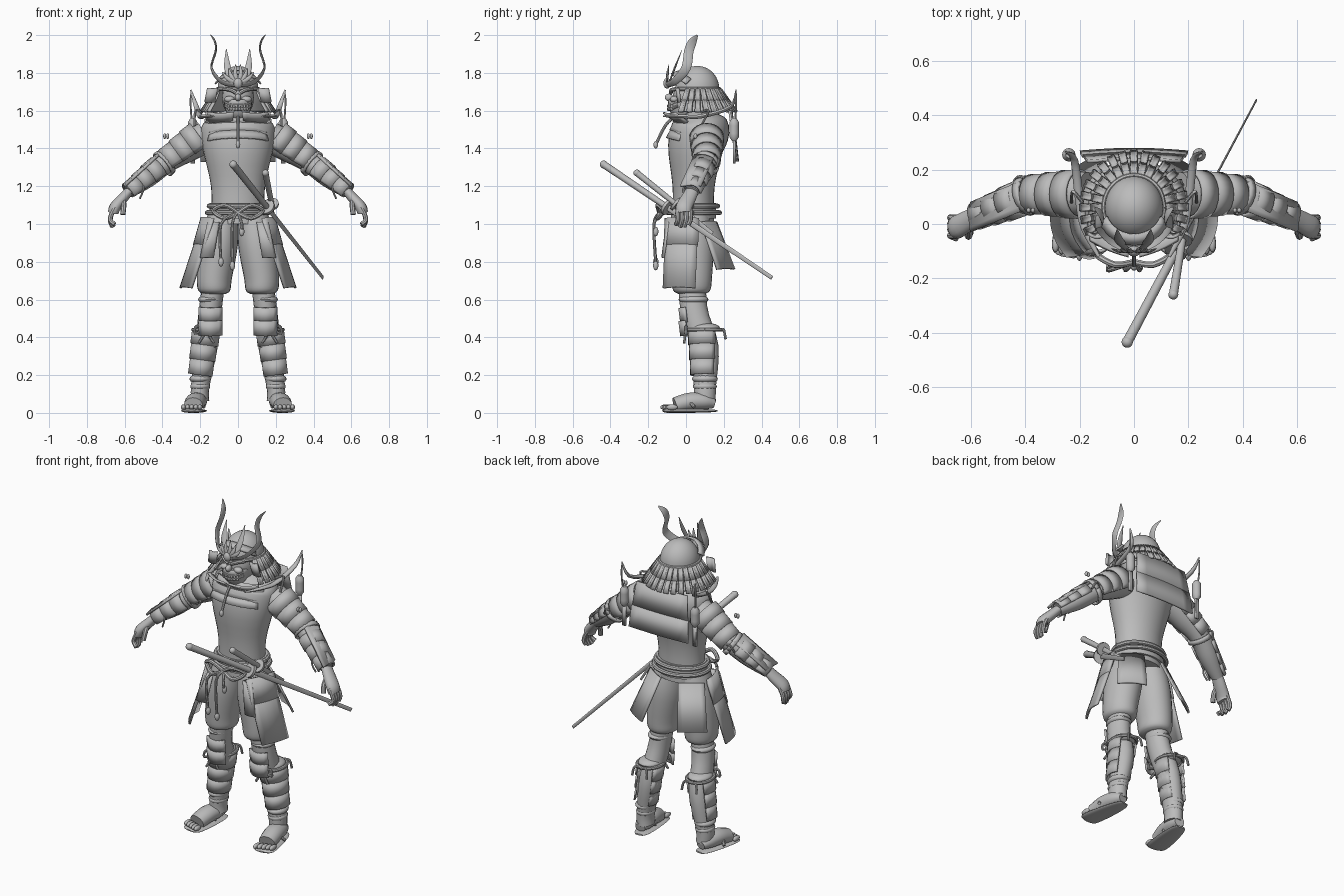
import bpy, bmesh
from math import cos, sin, pi, tau, radians
from mathutils import Vector, Matrix

if "Cube" in bpy.data.objects:
    bpy.data.objects.remove(bpy.data.objects["Cube"])

grey = bpy.data.materials.new("plain_grey")
grey.use_nodes = True
grey.diffuse_color = (.5, .5, .5, 1)
grey.node_tree.nodes["Principled BSDF"].inputs["Base Color"].default_value = grey.diffuse_color
parts = []


def vec(x=0, y=0, z=0):
    return Vector((x, y, z))


def finish(name, bm, mirror, thickness=0):
    mesh = bpy.data.meshes.new(name)
    bmesh.ops.recalc_face_normals(bm, faces=bm.faces)
    bm.to_mesh(mesh)
    bm.free()
    mesh.materials.append(grey)
    obj = bpy.data.objects.new(name, mesh)
    bpy.context.collection.objects.link(obj)
    if thickness:
        solid = obj.modifiers.new("thickness", "SOLIDIFY")
        solid.thickness, solid.offset = thickness, 0
    if mirror:
        obj.modifiers.new("mirror", "MIRROR").use_mirror_merge = False
    parts.append(obj)


def spline(points, steps):
    """Smooth interpolation that passes through every point."""
    padded = [points[0], *points, points[-1]]
    result = []
    for before, start, end, after in zip(padded, padded[1:], padded[2:], padded[3:]):
        leave, arrive = (end - before) / 2, (after - start) / 2
        for step in range(steps):
            t = step / steps
            bend = (leave + arrive + (start - end) * 2) * t
            result.append(start + (leave + (end * 3 - start * 3 - leave * 2 - arrive + bend) * t) * t)
    return result + [points[-1]]


def sweep(name, path, radii, flat=1, ref=vec(x=1), sides=16, arc=None, steps=4, mirror=True):
    """Elliptic section carried along a smooth path; an arc in degrees leaves it open."""
    centres = spline(path, steps)
    sizes = spline(radii, steps) if isinstance(radii, list) else [radii] * len(centres)
    first, last = arc or (0, 360)
    count = sides + 1 if arc else sides
    bm, rings, u = bmesh.new(), [], ref
    for i, (centre, size) in enumerate(zip(centres, sizes)):
        tangent = (centres[min(i + 1, len(centres) - 1)] - centres[max(i - 1, 0)]).normalized()
        u = (u - tangent * tangent.dot(u)).normalized()
        v = tangent.cross(u) * flat
        angles = [radians(first + (last - first) * k / sides) for k in range(count)]
        rings.append([bm.verts.new(centre + (u * cos(a) + v * sin(a)) * size) for a in angles])
    for ring_a, ring_b in zip(rings, rings[1:]):
        for k in range(sides):
            j = (k + 1) % count
            bm.faces.new((ring_a[k], ring_a[j], ring_b[j], ring_b[k]))
    if not arc:
        bm.faces.new(rings[0])
        bm.faces.new(rings[-1])
    finish(name, bm, mirror, .01 if arc else 0)


def rope(name, radius, *path, mirror=True):
    sweep(name, list(path), radius, sides=8, mirror=mirror)


def ring(name, radius, centre, width, depth, mirror=False):
    rope(name, radius, *[centre + vec(width * cos(tau * k / 12), depth * sin(tau * k / 12))
                         for k in range(13)], mirror=mirror)


def lames(name, start, end, wide, narrow, count, arc, flat=1, ref=vec(x=1), mirror=True):
    """Row of overlapping bands that follows a tapering limb."""
    for k in range(count):
        a, b = k / count, (k + 1) / count
        sizes = [wide + (narrow - wide) * a, wide + (narrow - wide) * b + .005]
        sweep(name, [start.lerp(end, a), start.lerp(end, b)], sizes, flat, ref, arc=arc, steps=1, mirror=mirror)


def panel(name, top, bottom, across, bulge=0, flare=1, mirror=True):
    """Plate from a top edge to a bottom edge, bowed outward across its width."""
    outward = across.cross(bottom - top).normalized() * bulge
    bm, rows = bmesh.new(), []
    for centre, half in ((top, across), (bottom, across * flare)):
        rows.append([bm.verts.new(centre + half * (k / 3 - 1) + outward * sin(pi * k / 6)) for k in range(7)])
    upper, lower = rows
    for k in range(6):
        bm.faces.new((upper[k], lower[k], lower[k + 1], upper[k + 1]))
    finish(name, bm, mirror, .012)


def ball(name, centre, size, mirror=True):
    bm = bmesh.new()
    bmesh.ops.create_uvsphere(bm, u_segments=20, v_segments=12, radius=1,
                              matrix=Matrix.LocRotScale(centre, None, size))
    finish(name, bm, mirror)


def sword(name, grip_end, tip, guard_share, thick):
    """Round handle and guard, then a thin upright blade on the same line."""
    guard = grip_end.lerp(tip, guard_share)
    along = (tip - grip_end).normalized()
    sweep(name + "_handle", [grip_end, guard], [thick * 1.2, thick], steps=1, mirror=False)
    ball(name + "_pommel", grip_end, vec(thick, thick, thick) * 1.3, False)
    sweep(name + "_guard", [guard, guard + along * thick], thick * 2.7, steps=1, mirror=False)
    sweep(name + "_blade", [guard, tip], [thick, thick * .7], flat=.3, ref=up, steps=1, mirror=False)


# Joints of the figure's left side
back, up = vec(y=1), vec(z=1)
shoulder, elbow, wrist = vec(.2, .11, 1.46), vec(.38, .11, 1.33), vec(.58, .03, 1.17)
knuckles = wrist + vec(.07, -.04, -.08)
hip, knee, shin, ankle = vec(.1, .03, .9), vec(.145, .04, .56), vec(.168, .1, .35), vec(.2, .1, .14)
heel, toes = vec(.205, .15), vec(.245, -.11)
waist, chest, throat = vec(y=.04, z=1.06), vec(y=.05, z=1.4), vec(y=.08, z=1.57)
face, helmet = vec(y=-.02, z=1.64), vec(y=.06, z=1.715)
knot = waist + vec(y=-.18)

# Torso and breastplate tiers
sweep("torso", [waist - up * .06, waist + up * .14, chest, throat - up * .06, throat, throat + up * .03],
      [.14, .143, .187, .195, .14, .07], flat=.78, sides=32, mirror=False)
lames("chest_tier", throat - up * .02, chest + up * .02, .16, .19, 3, (35, 145), flat=.8, mirror=False)
sweep("neck", [throat - up * .03, helmet], .065, mirror=False)
panel("collar_wing", throat + vec(x=.09, y=-.17, z=.02), throat + vec(x=.1, y=-.1, z=-.03), vec(x=-.07, y=-.03), .01)
tassel_end = throat + vec(y=-.24, z=-.15)
rope("chin_cord", .008, throat + vec(y=-.14), throat + vec(y=-.19, z=-.05), tassel_end, mirror=False)
ball("chin_tassel", tassel_end, vec(.012, .012, .02), False)

# Back board in two tiers
board = throat + vec(y=.17, z=-.11)
panel("back_board_upper", throat + vec(y=.15, z=.03), board, vec(x=.17), .01, 1.1, False)
panel("back_board_lower", board, board + vec(y=.015, z=-.13), vec(x=.19), .01, 1.05, False)

# Shoulder crescents with hanging lanterns
hook = vec(.25, .265, 1.71)
sweep("shoulder_crescent", [throat + vec(.13, -.2), throat + vec(.18, -.1), throat + vec(x=.2),
                            hook - vec(.03, .03, .09), hook], [.006, .014, .016, .014, .004], flat=.7, sides=10)
lantern = vec(.24, .255, 1.5)
rope("lantern_cord", .005, hook - up * .02, hook - up * .1, lantern)
sweep("lantern", [lantern + up * k * .02 for k in range(-3, 4)], [.012, .025, .025, .025, .025, .025, .012],
      sides=12, steps=1)
panel("lantern_tag", lantern - up * .05, lantern - up * .18, vec(x=.012))
rope("shoulder_cord", .006, throat + vec(x=.19, z=.02), shoulder + vec(.025, .01, .14), shoulder + vec(.03, -.03, .06))

# Arms with overlapping bands
sweep("arm", [shoulder - vec(x=.03), shoulder.lerp(elbow, .45), elbow, elbow.lerp(wrist, .5), wrist],
      [.082, .08, .06, .057, .036], ref=back, sides=20)
lames("shoulder_band", shoulder, elbow, .087, .064, 3, (-40, 220), ref=back)
lames("elbow_cuff", elbow, elbow.lerp(wrist, .1), .068, .066, 1, (0, 360), ref=back)
lames("forearm_band", elbow.lerp(wrist, .2), wrist, .063, .043, 3, (0, 230), ref=back)
panel("forearm_plate", elbow + vec(.04, -.01, .035), wrist + vec(.02, -.005, .03), vec(y=-.055), .008)
rope("elbow_hook", .006, elbow + vec(y=.05), elbow + vec(.04, .065, .01), elbow + vec(.06, .05, -.03))
tie = elbow.lerp(wrist, .6)
rope("forearm_cord", .005, tie + vec(y=-.04), tie + vec(y=-.06, z=-.05), tie + vec(x=.02, y=-.05, z=-.1))
for side in (-1, 1):
    ball("shoulder_stud", elbow + vec(side * .008, -.06, .135), vec(.008, .01, .015))

# Hands
sweep("palm", [wrist, wrist.lerp(knuckles, .4), knuckles, knuckles + vec(.01, 0, -.03)],
      [.036, .04, .044, .04], flat=.7, ref=back, sides=14)
for k in (-1.5, -.5, .5, 1.5):
    root = knuckles + vec(y=k * .022)
    rope("finger", .0125, root, root + vec(.02, 0, -.04), root + vec(.026, 0, -.07),
         root + vec(.012 + k * .006, -.01, -.11 + abs(k) * .012))
rope("thumb", .014, wrist + vec(.03, -.03, -.03), wrist + vec(.025, -.06, -.07), wrist + vec(.03, -.075, -.12))

# Legs, baggy trousers and wraps
sweep("leg", [ankle - up * .08, ankle, shin, knee, hip], [.048, .049, .06, .06, .06], flat=1.2)
cuff = knee + vec(x=-.02, y=-.01, z=.07)
sweep("trousers", [cuff, cuff + up * .02, cuff + up * .09, hip, hip + vec(x=-.02, z=.14)],
      [.06, .085, .093, .1, .08], flat=1.16, sides=24)
for centre, radius in ((ankle, .053), (ankle + up * .04, .057), (knee + up * .04, .066), (shin + up * .1, .066)):
    ball("leg_wrap", centre, vec(radius, radius * 1.2, .027))
lames("shin_guard", shin + up * .09, ankle + up * .06, .07, .056, 3, (-40, 220), flat=1.2)
for drop in (0, .07):
    top = knee + vec(y=-.045, z=-drop)
    panel("knee_plate", top, top + vec(y=.01, z=-.08), vec(x=-.06), .03)
tie = shin + up * .09
ring("knee_ring", .01, tie, .07, .09, True)
for side in (-1, 1):
    bow = tie + vec(y=-.1)
    rope("knee_bow", .007, bow, bow + vec(side * .05, 0, .02), bow + vec(side * .06, 0, -.02), bow,
         bow + vec(side * .04, -.01, -.07))
    rope("calf_tie", .007, tie + vec(y=.09), tie + vec(side * .04, .1), tie + vec(side * .05, .11, -.05))

# Feet and sandals
sole = [heel.lerp(toes, share) + up * .011 for share in (-.05, .1, .5, .95, 1.05)]
sweep("sole", sole, [.025, .045, .06, .06, .02], flat=.18)
sweep("foot", [heel + up * .05, heel.lerp(toes, .2) + up * .06, heel.lerp(toes, .5) + up * .06,
               heel.lerp(toes, .8) + up * .04], [.03, .05, .055, .05], flat=.85)
for k in range(-2, 3):
    ball("toe", toes + vec(k * .022, .02 + k * .008, .03), vec(.013, .03, .015))
instep = heel.lerp(toes, .6) + up * .09
rope("sandal_strap", .009, instep + vec(-.05, .05, -.06), instep, instep + vec(.06, .05, -.06))

# Belt, knots and hanging cords
sweep("sash", [waist - up * .03, waist + up * .05], .15, flat=.8, sides=32, steps=1, mirror=False)
ring("belt_upper", .013, waist + up * .035, .153, .128)
ring("belt_lower", .013, waist, .163, .138)
rope("belt_bow", .012, knot, knot + vec(.07, -.01, .04), knot + vec(.13, .02, .01), knot + vec(.07, -.01, -.03), knot)
for x, length in ((-.09, .26), (.02, .1), (-.03, .28)):
    end = knot + vec(x, -.02, -length)
    rope("belt_cord", .008, knot, knot + vec(x, -.03, -.06), end, mirror=False)
    ball("belt_tassel", end, vec(.014, .014, .025), False)
rod = knot + vec(y=-.01, z=.03)
rope("belt_rod", .01, rod - vec(x=.12), rod + vec(x=.17), mirror=False)

# Skirt plates
top, bottom, across = vec(.16, -.02, 1.01), vec(.275, -.035, .66), vec(x=-.03, y=-.085)
panel("side_skirt", top, bottom, across, .02)
panel("side_skirt_tier", top + up * .02, top.lerp(bottom, .35), across * 1.05, .025)
panel("rear_skirt", vec(.12, .12, 1.01), vec(.19, .21, .76), vec(x=.06, y=-.04), .01, 1.15)
panel("front_skirt", vec(.13, -.09, 1.01), vec(.165, -.115, .82), vec(x=-.03), .01, 1.15)

# Swords
sword("long_sword", vec(-.025, -.435, 1.315), vec(.45, .455, .715), .37, .016)
sword("short_sword", vec(.145, -.26, 1.27), vec(.21, .14, .95), .5, .014)

# Head with grinning mask
ball("head", face + vec(y=.05, z=.03), vec(.085, .1, .11), False)
sweep("mask_jaw", [face - up * .085, face - up * .055, face, face + up * .02], [.035, .06, .075, .07],
      sides=20, mirror=False)
ball("nose", face + vec(y=-.07, z=.03), vec(.016, .022, .02), False)
ball("cheek", face + vec(.045, -.042, .02), vec(.027, .022, .018))
rope("brow", .011, face + vec(.01, -.06, .055), face + vec(.04, -.055, .07), face + vec(.075, -.02, .075))
mouth = face + vec(y=-.073, z=-.024)
for side in (-1, 1):
    lip = mouth + up * side * .011
    rope("lip", .008, lip, lip + vec(.04, .017, .006), lip + vec(.068, .05, .02))
    for k in range(4):
        ball("tooth", mouth + vec(.007 + .014 * k, .002 * k * k, side * .007), vec(.006, .007, .009))

# Helmet bowl, visor and slatted neck guard
quarter = [pi * k / 17 for k in range(9)]
sweep("helmet_bowl", [helmet + up * .122 * sin(a) for a in quarter], [.108 * cos(a) for a in quarter],
      flat=1.08, sides=32, steps=1, mirror=False)
ring("helmet_rim", .01, helmet, .11, .118)
sweep("visor", [helmet + up * .03, helmet - back * .02], [.106, .128], flat=1.1, arc=(20, 160), steps=1, mirror=False)
sweep("neck_guard", [helmet, helmet - up * .06, helmet - up * .12], [.105, .13, .165], flat=1.1, sides=30,
      arc=(155, 385), mirror=False)
for k in range(19):
    angle = radians(-25 + 12.8 * k)
    out, along = vec(cos(angle), sin(angle) * 1.06), vec(-sin(angle), cos(angle))
    for row in range(2):
        top = helmet + out * (.118 + .04 * row) - up * .06 * row
        panel("guard_slat", top, top + out * .04 - up * .06, along * .012, .003, 1.2, False)
panel("helmet_ear", helmet + vec(.135, -.1, .005), helmet + vec(.15, -.09, -.07), vec(x=-.026), .01)

# Crest and horns
crest = helmet + vec(y=-.16, z=.03)
sweep("horn", [crest + vec(x=.02, z=-.01), crest + vec(.09, .04, .01), crest + vec(.14, .1, .08),
               crest + vec(.118, .115, .17), crest + vec(.122, .135, .22), crest + vec(.145, .16, .255)],
      [.014, .02, .025, .025, .022, .005], flat=.22, ref=vec(y=1, z=-1), sides=10)
sweep("inner_blade", [crest + vec(.03, .01), crest + vec(.055, .04, .08), crest + vec(.062, .08, .18)],
      [.012, .018, .002], flat=.3, sides=8)
for k in range(3):
    sweep("crest_leaf", [crest, crest + vec(.015 + .02 * k, 0, .045 - .01 * k),
                         crest + vec(.012 + .035 * k, .01, .1 - .02 * k)], [.009, .012, .002], flat=.5, sides=8)
ball("crest_boss", crest, vec(.024, .02, .028), False)

# Shade smooth while keeping edges sharp
bpy.ops.object.select_all(action="DESELECT")
for obj in parts:
    obj.select_set(True)
bpy.context.view_layer.objects.active = parts[0]
bpy.ops.object.shade_smooth_by_angle(angle=radians(40))
